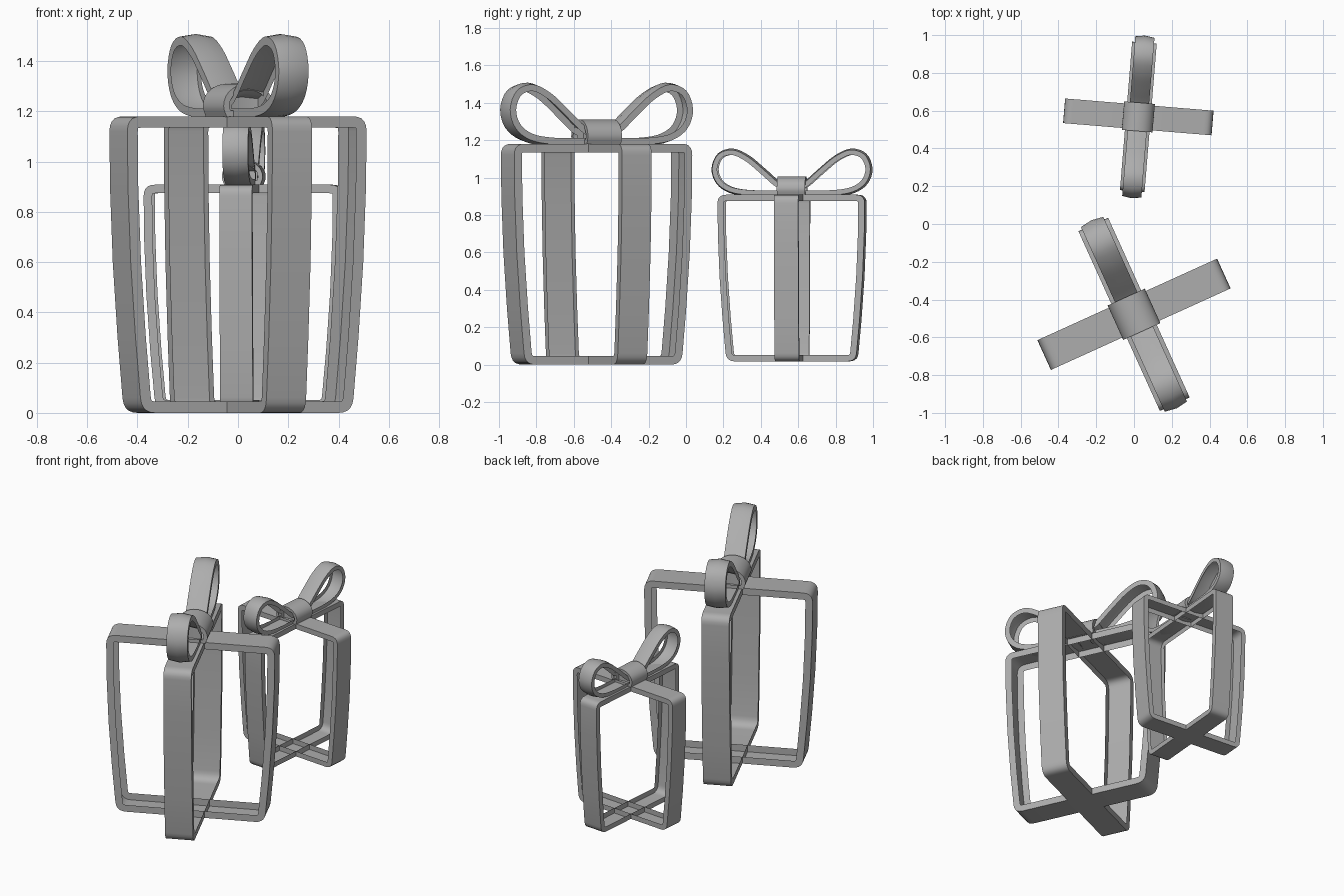
import bpy, bmesh, math
from mathutils import Vector

if "Cube" in bpy.data.objects:
    bpy.data.objects.remove(bpy.data.objects["Cube"])

grey = bpy.data.materials.new("ribbon_grey")
grey.diffuse_color = (0.42, 0.42, 0.42, 1)
grey.use_nodes = True
grey.node_tree.nodes["Principled BSDF"].inputs["Base Color"].default_value = grey.diffuse_color


def fillet(pts, r, steps=5):
    """Round the corners sharper than 45 degrees in a closed 2D outline."""
    out, n = [], len(pts)
    for i in range(n):
        a, b, c = (Vector(pts[(i + k) % n]) for k in (-1, 0, 1))
        d, e = (a - b).normalized(), (c - b).normalized()
        if d.angle(e) > math.radians(135):
            out.append(b)
            continue
        p, q = b + d * r, b + e * r
        for k in range(steps + 1):
            t = k / steps
            out.append(p * (1 - t) ** 2 + b * 2 * t * (1 - t) + q * t * t)
    return out


def smooth_path(pts, steps=4):
    """Catmull-Rom through an open list of 2D points."""
    P = [Vector(p) for p in pts]
    P = [2 * P[0] - P[1]] + P + [2 * P[-1] - P[-2]]
    out = []
    for i in range(1, len(P) - 2):
        a, b, c, d = P[i - 1:i + 3]
        for k in range(steps):
            t = k / steps
            out.append(0.5 * (2 * b + (c - a) * t + (2 * a - 5 * b + 4 * c - d) * t ** 2
                              + (3 * b - a - 3 * c + d) * t ** 3))
    return out + [P[-2]]


def ribbon(name, path, width, rim, crown, place, turn, stretch=1.0):
    """Closed channel-section band: outer path in local xz, rims folded inward."""
    path = [Vector((p.x * stretch, p.y)) for p in path]
    n = len(path)
    area = sum(path[i].cross(path[(i + 1) % n]) for i in range(n))
    sgn = 1 if area > 0 else -1
    rows = [(-1, -rim), (-1, 0)] + ([(0, crown)] if crown else []) + [(1, 0), (1, -rim)]
    bm = bmesh.new()
    rings = []
    for i, p in enumerate(path):
        d = (p - path[i - 1]).normalized()
        e = (path[(i + 1) % n] - p).normalized()
        t = (d + e).normalized()
        nrm = Vector((t.y, -t.x)) * sgn / max(t.dot(e), 0.7)
        rings.append([bm.verts.new((p.x + nrm.x * o, s * width / 2, p.y + nrm.y * o))
                      for s, o in rows])
    for i in range(n):
        a, b = rings[i], rings[(i + 1) % n]
        for j in range(len(rows) - 1):
            quad = (a[j], a[j + 1], b[j + 1], b[j])
            bm.faces.new(quad if sgn < 0 else quad[::-1])   # normals point outward
    me = bpy.data.meshes.new(name)
    bm.to_mesh(me)
    bm.free()
    me.materials.append(grey)
    ob = bpy.data.objects.new(name, me)
    bpy.context.collection.objects.link(ob)
    loc, rot, scale = place
    ob.location = loc
    ob.rotation_euler = (0, 0, math.radians(rot + turn))
    ob.scale = (scale,) * 3
    bpy.ops.object.select_all(action='DESELECT')
    ob.select_set(True)
    bpy.context.view_layer.objects.active = ob
    bpy.ops.object.shade_smooth_by_angle(angle=math.radians(35))


# Tapered box-wrap outline, rounded at the four corners
half = [(0.46, 0), (0.487, 0.3), (0.508, 0.6), (0.52, 0.9), (0.523, 1.18)]
frame = fillet(half + [(-x, z) for x, z in reversed(half)], 0.06)

# Teardrop bow loop, and arched knot
loop = smooth_path([(0.05, 1.25), (0.1, 1.272), (0.2, 1.36), (0.31, 1.45), (0.42, 1.497),
                    (0.52, 1.465), (0.562, 1.365), (0.53, 1.265), (0.44, 1.202),
                    (0.3, 1.178), (0.1, 1.176), (0.05, 1.178)])
arch = [(0.095, 1.178), (0.108, 1.22), (0.095, 1.265), (0.055, 1.298)]
knot = smooth_path(arch + [(0, 1.31)] + [(-x, z) for x, z in reversed(arch)])


def gift(size, place, bow_stretch, bow_width):
    for label, turn in (("lengthwise", 0), ("crosswise", 90)):
        ribbon(f"{size}_{label}_ribbon", frame, 0.173, 0.045, 0, place, turn)
    for label, turn in (("front", 270), ("back", 90)):
        ribbon(f"{size}_{label}_bow_loop", loop, bow_width, 0.035, 0.01, place, turn, bow_stretch)
    ribbon(f"{size}_bow_knot", knot, 0.2, 0.025, 0, place, 0)


gift("large", ((0, -0.478, 0), 24.4, 1.0), 0.955, 0.13)
gift("small", ((0.023, 0.567, 0.017), -4.7, 0.755), 1.0, 0.135)
